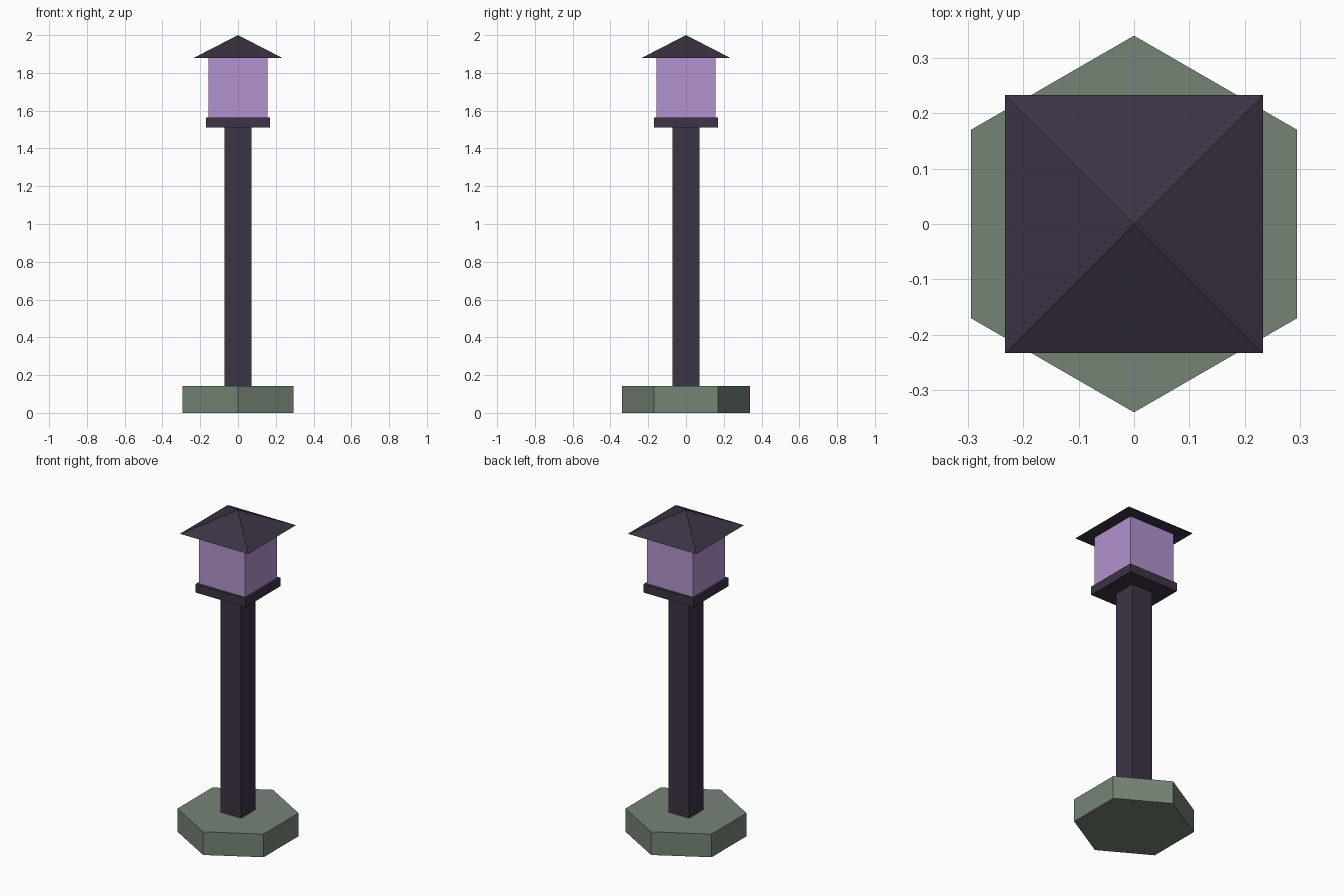
import bpy
from math import pi, sqrt

if "Cube" in bpy.data.objects:
    bpy.data.objects.remove(bpy.data.objects["Cube"])


def material(name, rgb):
    mat = bpy.data.materials.new(name)
    mat.diffuse_color = (*rgb, 1)
    mat.use_nodes = True
    mat.node_tree.nodes["Principled BSDF"].inputs["Base Color"].default_value = mat.diffuse_color
    return mat


def prism(name, sides, r_bottom, r_top, z0, z1, mat, turn=0):
    """Closed flat-sided prism or pyramid standing between z0 and z1."""
    bpy.ops.mesh.primitive_cone_add(vertices=sides, radius1=r_bottom, radius2=r_top,
                                    depth=z1 - z0, location=(0, 0, (z0 + z1) / 2),
                                    rotation=(0, 0, turn))
    obj = bpy.context.object
    obj.name = name
    obj.data.materials.append(mat)


def square(name, half, z0, z1, mat, pointed=False):
    r = half * sqrt(2)
    prism(name, 4, r, 0 if pointed else r, z0, z1, mat, pi / 4)


stone = material("stone", (0.18, 0.23, 0.18))
iron = material("iron", (0.045, 0.033, 0.058))
glass = material("glass", (0.45, 0.29, 0.62))

# Hexagonal footing with corners towards front and back
prism("base", 6, 0.34, 0.34, 0, 0.143, stone)
# Square post and the plate carrying the lantern
square("post", 0.071, 0.143, 1.51, iron)
square("lantern_plate", 0.17, 1.51, 1.563, iron)
# Lantern box and pyramid roof
square("lantern", 0.156, 1.563, 1.88, glass)
square("roof", 0.233, 1.88, 2.0, iron, pointed=True)
